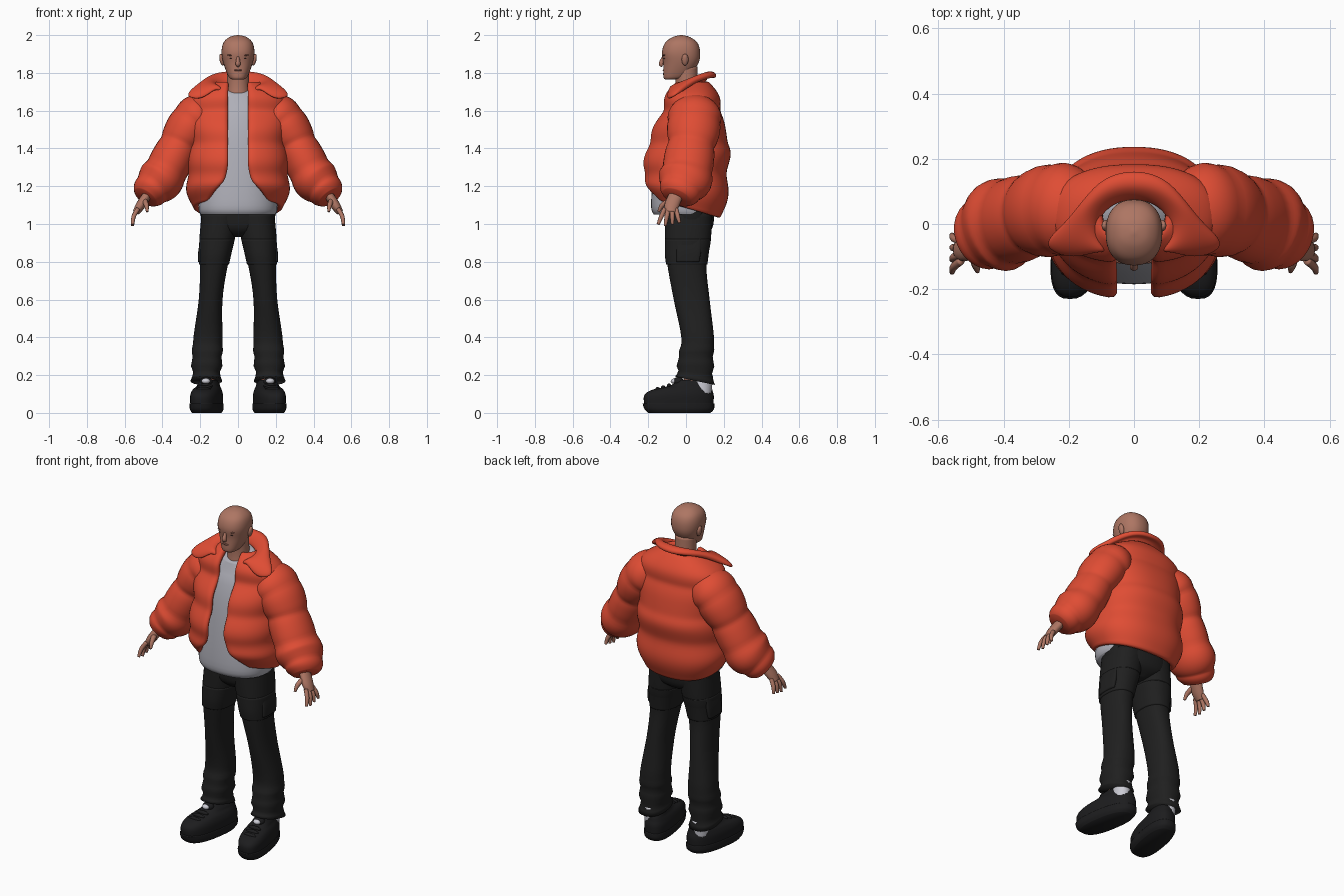
import bpy, bmesh
from math import sin, cos, asin, pi, copysign
from mathutils import Vector, Matrix

cube = bpy.data.objects.get("Cube")
if cube:
    bpy.data.objects.remove(cube)


def material(name, red, green, blue):
    mat = bpy.data.materials.new(name)
    mat.use_nodes = True
    colour = (red, green, blue, 1)
    mat.diffuse_color = colour
    mat.node_tree.nodes["Principled BSDF"].inputs["Base Color"].default_value = colour
    return mat


orange = material("orange_nylon", .74, .073, .034)
skin = material("skin", .42, .18, .125)
dark_skin = material("lip_and_brow", .28, .11, .08)
grey = material("grey_cotton", .43, .43, .48)
black = material("black_cloth", .014, .014, .014)
rubber = material("black_rubber", .012, .012, .013)
white = material("pale_sock", .6, .6, .66)
eye_dark = material("eye_dark", .06, .03, .025)


def finish(name, bm, mat, mirror=False, padding=0, offset=-1, subsurf=0):
    mesh = bpy.data.meshes.new(name)
    bm.to_mesh(mesh)
    bm.free()
    mesh.materials.append(mat)
    mesh.shade_smooth()
    part = bpy.data.objects.new(name, mesh)
    bpy.context.collection.objects.link(part)
    if mirror:
        part.modifiers.new("mirror", "MIRROR")
    if padding:
        solid = part.modifiers.new("padding", "SOLIDIFY")
        solid.thickness, solid.offset = padding, offset
    if subsurf:
        smooth = part.modifiers.new("smooth", "SUBSURF")
        smooth.levels = smooth.render_levels = subsurf


def smooth_rows(rows, steps):
    """Catmull-Rom interpolation between rows of numbers."""
    result = []
    last = len(rows) - 1
    for i in range(last):
        neighbours = rows[max(i - 1, 0)], rows[i], rows[i + 1], rows[min(i + 2, last)]
        for k in range(steps):
            t = k / steps
            result.append([q + t / 2 * (r - p + t * (2 * p - 5 * q + 4 * r - s + t * (3 * (q - r) + s - p)))
                           for p, q, r, s in zip(*neighbours)])
    return result + [rows[last]]


def skin_rings(rings, closed=True):
    bm = bmesh.new()
    grid = [[bm.verts.new(point) for point in ring] for ring in rings]
    count = len(grid[0])
    for low, high in zip(grid, grid[1:]):
        for j in range(count if closed else count - 1):
            k = (j + 1) % count
            bm.faces.new((low[j], low[k], high[k], high[j]))
    if closed:
        bm.faces.new(grid[0][::-1])
        bm.faces.new(grid[-1])
    return bm


def rounded(value, power):
    return copysign(abs(value) ** (2 / power), value)


def nothing(z):
    return 0


def loft(name, rows, mat, count=36, power=2.3, steps=5, centre=nothing, tilt=nothing,
         puff=nothing, gap=nothing, skew=0, closed=True, **options):
    """Level rings from low to high: z, half width, front y, back y."""
    rings = []
    for z, half, front, back in smooth_rows(rows, steps):
        half, depth = half + puff(z), (back - front) / 2 + puff(z)
        start = asin((gap(z) / half) ** (power / 2))
        ring = []
        for j in range(count):
            angle = start + (2 * pi - 2 * start) * j / (count if closed else count - 1)
            x = centre(z) + half * rounded(sin(angle), power)
            y = (front + back) / 2 - depth * rounded(cos(angle), power)
            ring.append((x + skew * y, y, z + tilt(z) * y))
        rings.append(ring)
    finish(name, skin_rings(rings, closed), mat, **options)


def tube(name, points, mat, count=16, wide=1, steps=5, quilts=0, mirror=True):
    """Tube along points (x, y, z, radius), stretched by wide along y."""
    path = smooth_rows(points, steps)
    rings = []
    for i, (x, y, z, radius) in enumerate(path):
        after, before = path[min(i + 1, len(path) - 1)], path[max(i - 1, 0)]
        along = (Vector(after[:3]) - Vector(before[:3])).normalized()
        side = Vector((0, 1, 0))
        side = (side - along * side.dot(along)).normalized()
        up = along.cross(side)
        if quilts:
            radius *= .94 + .09 * abs(sin(pi * quilts * i / len(path)))
        angles = [2 * pi * j / count for j in range(count)]
        rings.append([Vector((x, y, z)) + radius * (wide * side * cos(a) + up * sin(a)) for a in angles])
    finish(name, skin_rings(rings), mat, mirror)


def blob(name, centre, size, mat, mirror=True, turn=0):
    bm = bmesh.new()
    place = Matrix.Translation(centre) @ Matrix.Rotation(turn, 4, "Y") @ Matrix.Diagonal((*size, 1))
    bmesh.ops.create_uvsphere(bm, u_segments=16, v_segments=10, radius=1, matrix=place)
    finish(name, bm, mat, mirror)


# Head, neck and face
loft("head", [(1.765, .03, -.11, -.06), (1.78, .05, -.12, .01), (1.85, .077, -.12, .065),
              (1.91, .087, -.127, .075), (1.96, .077, -.11, .06), (1.99, .045, -.07, .02),
              (2, .005, -.03, -.02)], skin)
tube("neck", [(0, .005, 1.64, .07), (0, .005, 1.73, .06), (0, 0, 1.83, .06)], skin, count=24, mirror=False)
tube("nose", [(0, -.118, 1.89, .006), (0, -.131, 1.85, .013), (0, -.122, 1.84, .01)], skin, mirror=False)
blob("ear", (.086, -.005, 1.87), (.012, .018, .032), skin, turn=.2)
blob("eye", (.034, -.109, 1.876), (.012, .01, .004), eye_dark)
blob("eyebrow", (.036, -.114, 1.893), (.02, .008, .004), dark_skin, turn=-.1)
blob("lips", (0, -.115, 1.814), (.022, .009, .006), dark_skin, mirror=False)

# Shirt with a neckline that dips at the front
loft("shirt", [(1.05, .2, -.17, .15), (1.1, .21, -.185, .15), (1.3, .2, -.17, .15),
               (1.5, .19, -.14, .14), (1.66, .15, -.09, .1), (1.72, .08, -.07, .07)],
     grey, tilt=lambda z: 4 * max(0, z - 1.6))

# Puffer jacket body: quilted, open down the front, hem lower at the back
loft("jacket_body", [(1.08, .24, -.18, .19), (1.18, .27, -.22, .22), (1.3, .265, -.23, .22),
                     (1.4, .26, -.21, .235), (1.5, .255, -.18, .205), (1.6, .265, -.13, .19),
                     (1.68, .235, -.11, .17), (1.76, .11, -.06, .12)],
     orange, power=2.3, steps=4, closed=False, padding=.035, subsurf=1,
     puff=lambda z: .016 * abs(sin(pi * (z - 1.26) / .17)) - .009,
     gap=lambda z: .053 + 1.6 * max(0, 1.34 - z) ** 2,
     tilt=lambda z: -1.6 * max(0, 1.25 - z))

# Wide folded collar, open at the throat: each station runs from neck over the crest to the outer edge
outer_edge = [(0, .17, 1.78), (.1, .145, 1.785), (.165, .06, 1.76),
              (.215, 0, 1.72), (.3, -.07, 1.675), (.19, -.11, 1.65)]
stations = []
for i, edge in enumerate(outer_edge):
    s, c = sin(.15 * pi * i), cos(.15 * pi * i)
    neck = (.115 * s, .1 * c - .02, 1.72 + .02 * c)
    crest = (.16 * s, .12 * c, 1.76 + .045 * c)
    stations.append((neck, crest, edge))
finish("jacket_collar", skin_rings(stations, False), orange, mirror=True, padding=.035, offset=0, subsurf=3)

# Quilted sleeve
tube("jacket_sleeve", [(.13, .045, 1.62, .08), (.22, .045, 1.56, .122), (.29, .035, 1.46, .112),
                       (.335, .02, 1.37, .108), (.4, 0, 1.25, .12), (.46, -.03, 1.18, .1),
                       (.49, -.05, 1.14, .07)], orange, count=28, wide=1.18, steps=8, quilts=5)

# Hands, with fingers fanned out by a rule
tube("palm", [(.47, -.045, 1.17, .024), (.515, -.075, 1.1, .025), (.54, -.08, 1.06, .018)], skin, wide=1.55)
for i, finger in enumerate(("index", "middle", "ring", "little")):
    root = .02 * i - .113
    fan = .018 * i - .035
    lift = .008 * abs(i - 1)
    tube(finger + "_finger", [(.53, root, 1.08, .012), (.552, root + fan / 2, 1.04, .012),
                              (.558, root + fan, .99 + lift, .008)], skin, count=10)
tube("thumb", [(.495, -.085, 1.125, .015), (.485, -.125, 1.1, .013), (.48, -.145, 1.065, .007)], skin, count=10)

# Trousers: legs spread towards the ground, creased above the hem
loft("trouser_seat", [(.93, .02, -.05, .08), (.98, .175, -.1, .14), (1.09, .2, -.11, .15)], black)
trousers = dict(mat=black, mirror=True, centre=lambda z: .17 - .07 * z ** 2)
loft("trouser_leg", [(.18, .075, -.05, .145), (.3, .08, -.04, .145), (.4, .077, -.025, .148),
                     (.6, .063, -.065, .125), (.78, .073, -.098, .108), (.9, .092, -.11, .13),
                     (1.06, .1, -.11, .14)], tilt=lambda z: -3 * max(0, .25 - z),
     puff=lambda z: max(0, .4 - z) * .04 * sin(80 * z), **trousers)
loft("thigh_panel", [(.785, .079, -.105, .113), (.84, .085, -.112, .12), (.92, .094, -.111, .132)], **trousers)
loft("cargo_pocket", [(.8, .012, -.05, .07), (.86, .016, -.05, .08), (.94, .008, -.04, .08)],
     black, power=3, centre=lambda z: .28 - .1 * z, mirror=True)

# Ankles and socks
tube("ankle", [(.16, .02, .12, .037), (.16, .04, .3, .04)], skin)
tube("sock", [(.16, .08, .1, .045), (.16, .09, .2, .045)], white, wide=1.2)

# Chunky shoes, toes turned slightly outwards
shoe = dict(mat=rubber, power=2.6, skew=-.16, centre=lambda z: .16, mirror=True)
loft("shoe_sole", [(0, .07, -.2, .13), (.02, .08, -.22, .148), (.05, .08, -.23, .15)], **shoe)
loft("shoe_upper", [(.04, .077, -.22, .145), (.09, .078, -.222, .147), (.12, .07, -.185, .14),
                    (.14, .058, -.1, .135), (.155, .052, -.065, .125), (.175, .04, -.045, .105)], **shoe)
blob("shoe_tongue", (.168, -.04, .165), (.034, .03, .025), rubber)
blob("shoe_patch", (.17, -.063, .168), (.022, .018, .014), white)
for i, lace in enumerate(("lower", "middle", "upper")):
    y = .03 * i - .15
    blob(lace + "_shoe_lace", (.16 - .16 * y, y, .125 + .009 * i), (.04, .012, .012), rubber)
